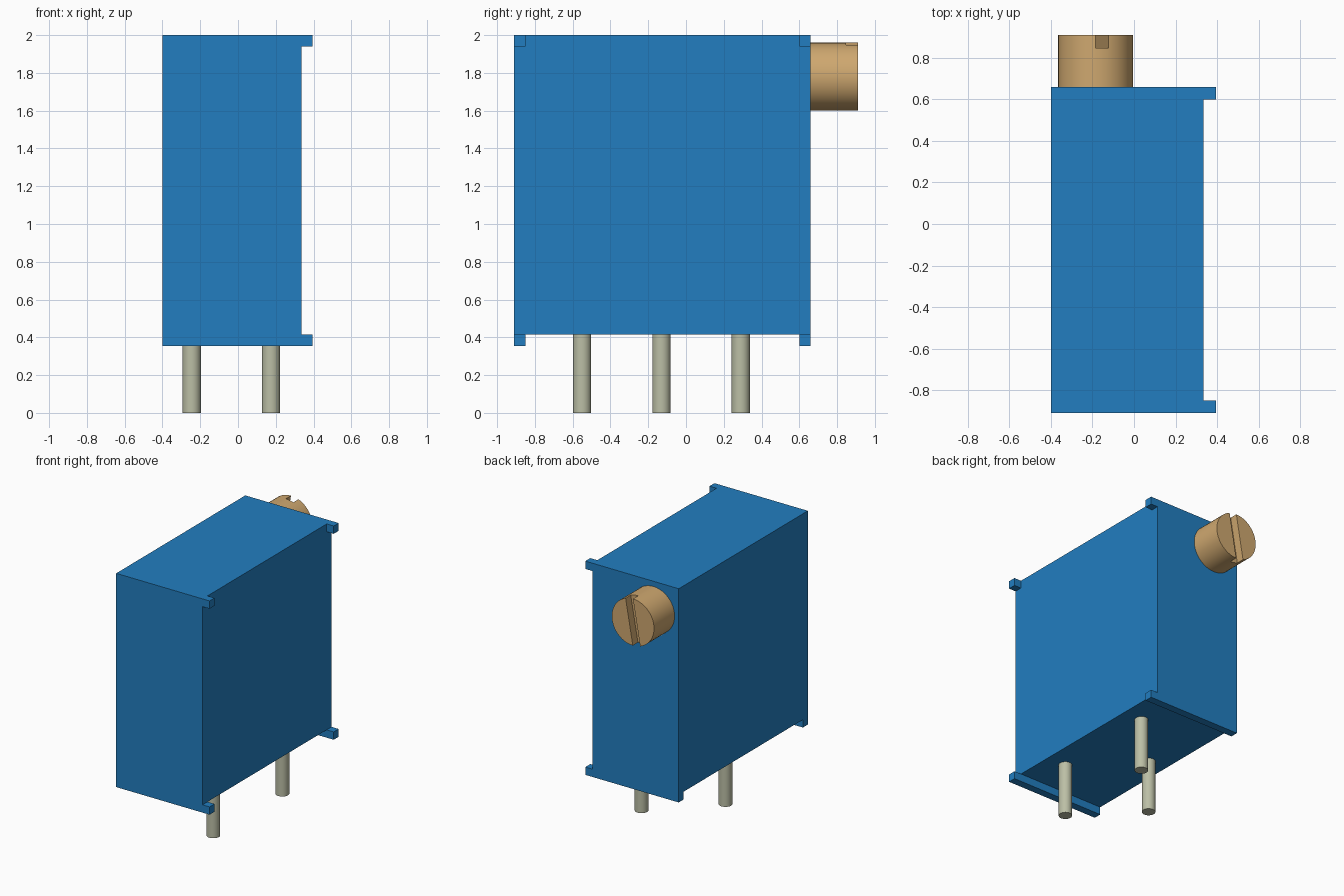
import bpy, bmesh, math
from itertools import product
from mathutils import Vector, Matrix

cube = bpy.data.objects.get("Cube")
if cube:
    bpy.data.objects.remove(cube, do_unlink=True)


def material(name, rgb):
    m = bpy.data.materials.new(name)
    m.use_nodes = True
    m.diffuse_color = (*rgb, 1)
    bsdf = next(n for n in m.node_tree.nodes if n.type == 'BSDF_PRINCIPLED')
    bsdf.inputs["Base Color"].default_value = (*rgb, 1)
    return m


blue = material("case blue", (0.016, 0.208, 0.527))
brass = material("brass", (0.62, 0.39, 0.16))
tin = material("tinned metal", (0.50, 0.52, 0.38))


def cylinder(name, radius, depth, centre, mat, rotation=(0, 0, 0)):
    bpy.ops.mesh.primitive_cylinder_add(vertices=48, radius=radius, depth=depth,
                                        location=centre, rotation=rotation)
    ob = bpy.context.object
    ob.name = name
    ob.data.materials.append(mat)
    bpy.ops.object.shade_smooth_by_angle(angle=math.radians(35))
    return ob


# Case: block with two end ribs below and small corner stand-offs on the side
xs = (-0.4, 0.335, 0.395)
ys = (-0.91, -0.85, 0.6, 0.66)
zs = (0.355, 0.415, 1.94, 2.0)
grid = (xs, ys, zs)


def filled(i, j, k):
    if not (0 <= i < 2 and 0 <= j < 3 and 0 <= k < 3):
        return False
    at_end = j != 1
    if i == 0:
        return k > 0 or at_end
    return at_end and k != 1


bm = bmesh.new()
for cell in product(range(2), range(3), range(3)):
    if not filled(*cell):
        continue
    for axis, step in product(range(3), (0, 1)):
        near = list(cell)
        near[axis] += 2 * step - 1
        if filled(*near):
            continue
        u, v = (axis + 1) % 3, (axis + 2) % 3
        corners = []
        for du, dv in ((0, 0), (1, 0), (1, 1), (0, 1)):
            idx = list(cell)
            idx[axis] += step
            idx[u] += du
            idx[v] += dv
            corners.append(bm.verts.new([grid[a][idx[a]] for a in range(3)]))
        bm.faces.new(corners if step else corners[::-1])
bmesh.ops.remove_doubles(bm, verts=bm.verts, dist=0.0001)
bmesh.ops.dissolve_limit(bm, angle_limit=0.01, verts=bm.verts, edges=bm.edges)
bmesh.ops.recalc_face_normals(bm, faces=bm.faces)
mesh = bpy.data.meshes.new("case")
bm.to_mesh(mesh)
bm.free()
mesh.materials.append(blue)
case = bpy.data.objects.new("case", mesh)
bpy.context.collection.objects.link(case)

# Adjustment screw on the back, with a tilted slot
hub = Vector((-0.185, 0.785, 1.78))
screw = cylinder("adjustment_screw", 0.18, 0.25, hub, brass, (math.pi / 2, 0, 0))
bpy.ops.mesh.primitive_cube_add(size=1, location=hub + Vector((0, 0.125, 0)),
                                rotation=(0, math.radians(10), 0))
cutter = bpy.context.object
cutter.name = "slot_cutter"
cutter.scale = (0.064, 0.125, 0.5)
cutter.hide_render = True
cut = screw.modifiers.new("slot", 'BOOLEAN')
cut.operation = 'DIFFERENCE'
cut.solver = 'EXACT'
cut.object = cutter
bpy.context.view_layer.objects.active = screw
bpy.ops.object.modifier_apply(modifier=cut.name)
bpy.data.objects.remove(cutter, do_unlink=True)

# Three staggered pins
for name, x, y in (("front_pin", 0.175, -0.55),
                   ("middle_pin", -0.245, -0.13),
                   ("back_pin", 0.175, 0.29)):
    cylinder(name, 0.048, 0.415, (x, y, 0.2075), tin)
